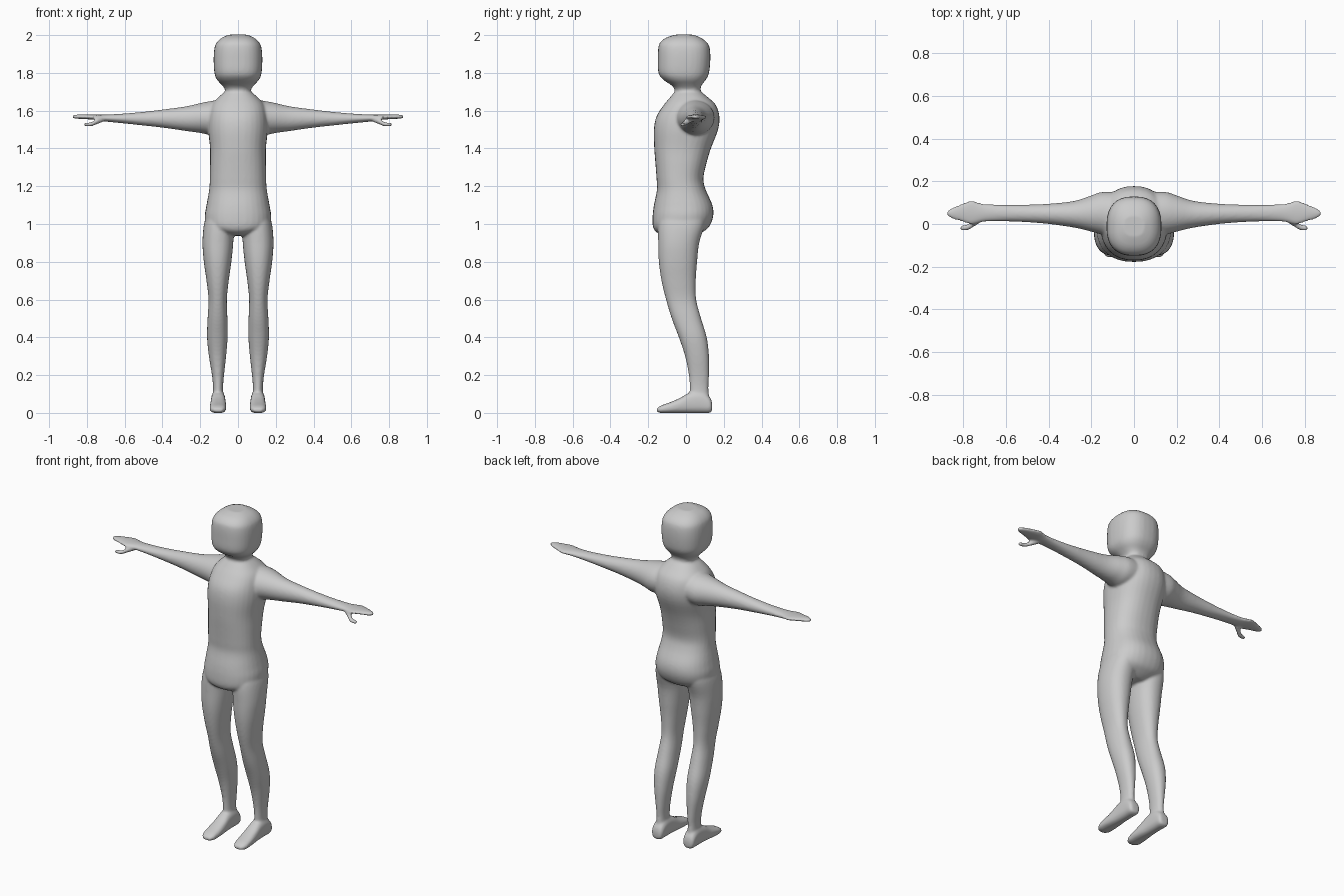
import bpy, bmesh, math
from mathutils import Vector

STEPS, SIDES = 4, 32


def catmull(p0, p1, p2, p3, t):
    return [0.5 * (2*b + (c-a)*t + (2*a-5*b+4*c-d)*t*t + (3*b-a-3*c+d)*t**3)
            for a, b, c, d in zip(p0, p1, p2, p3)]


def loft(bm, axis, rows, power=2.0, mirror=1):
    """Closed skin through rows of (position, a_min, a_max, b_min, b_max)."""
    pts = []
    for i in range(len(rows) - 1):
        quad = [rows[max(0, min(len(rows) - 1, i + k))] for k in (-1, 0, 1, 2)]
        pts += [catmull(*quad, s / STEPS) for s in range(STEPS)]
    pts.append(rows[-1])
    rings = []
    for t, a0, a1, b0, b1 in pts:
        ring = []
        for k in range(SIDES):
            ang = 2 * math.pi * k / SIDES
            c, s = math.cos(ang), math.sin(ang)
            a = (a0+a1)/2 + (a1-a0)/2 * math.copysign(abs(c)**(2/power), c)
            b = (b0+b1)/2 + (b1-b0)/2 * math.copysign(abs(s)**(2/power), s)
            co = {'x': (t, a, b), 'y': (a, t, b), 'z': (a, b, t)}[axis]
            ring.append(bm.verts.new(Vector((co[0] * mirror, co[1], co[2]))))
        rings.append(ring)
    for r, q in zip(rings, rings[1:]):
        for k in range(SIDES):
            j = (k + 1) % SIDES
            bm.faces.new((r[k], r[j], q[j], q[k]))
    bm.faces.new(rings[0])
    bm.faces.new(rings[-1])


def sym(rows):
    return [(z, -w, w, y0, y1) for z, w, y0, y1 in rows]


# (z, half width, front y, back y)
head = sym([(1.66, .07, -.055, .085), (1.71, .069, -.06, .077), (1.735, .085, -.078, .083),
            (1.765, .112, -.122, .106), (1.80, .125, -.146, .122), (1.87, .129, -.149, .129),
            (1.93, .125, -.147, .126), (1.96, .113, -.138, .112), (1.985, .087, -.108, .08),
            (2.002, .05, -.06, .04)])
torso = sym([(.938, .06, -.11, .05), (.955, .11, -.155, .085), (.985, .165, -.175, .122),
             (1.04, .176, -.177, .144), (1.10, .167, -.17, .14), (1.18, .153, -.154, .105),
             (1.24, .149, -.156, .092), (1.32, .148, -.162, .108), (1.40, .148, -.168, .132),
             (1.50, .158, -.17, .17), (1.57, .155, -.156, .177), (1.63, .14, -.118, .158),
             (1.67, .105, -.085, .117), (1.70, .07, -.06, .08)])
# (z, x range, y range)
leg = [(1.08, .04, .155, -.12, .10), (1.0, .022, .18, -.145, .10), (.9, .025, .188, -.147, .07),
       (.8, .035, .181, -.144, .059), (.7, .049, .167, -.13, .052), (.6, .059, .156, -.106, .054),
       (.5, .056, .161, -.076, .08), (.4, .055, .164, -.038, .11), (.3, .063, .154, -.005, .122),
       (.2, .074, .138, .015, .122), (.13, .079, .132, .02, .119), (.05, .075, .135, .02, .125)]
# (y, x range, z range)
foot = [(.139, .08, .13, .012, .05), (.125, .07, .141, .0, .085), (.08, .067, .143, -.001, .115),
        (.02, .066, .144, -.001, .108), (-.03, .063, .147, -.001, .08), (-.08, .062, .15, -.001, .058),
        (-.13, .066, .147, -.001, .04), (-.155, .082, .13, .006, .024)]
# (x, y range, z range)
arm = [(.08, -.07, .15, 1.47, 1.66), (.15, -.05, .15, 1.472, 1.65), (.2, -.036, .134, 1.482, 1.64),
       (.28, -.017, .108, 1.493, 1.622), (.4, 0, .095, 1.51, 1.606), (.5, .008, .091, 1.521, 1.594),
       (.6, .012, .09, 1.532, 1.585), (.69, .011, .093, 1.541, 1.58), (.73, .004, .101, 1.547, 1.579),
       (.765, -.002, .11, 1.552, 1.579), (.82, .015, .09, 1.556, 1.58), (.855, .025, .075, 1.557, 1.579),
       (.875, .04, .062, 1.56, 1.576)]
thumb = [(.715, .01, .045, 1.54, 1.566), (.748, -.012, .022, 1.527, 1.557),
         (.775, -.028, .002, 1.517, 1.54), (.81, -.03, -.008, 1.518, 1.537), (.815, -.026, -.012, 1.522, 1.533)]

bm = bmesh.new()
loft(bm, 'z', head, 2.5)
loft(bm, 'z', torso, 2.3)
for side in (1, -1):
    loft(bm, 'z', leg, 2.2, side)
    loft(bm, 'y', foot, 2.6, side)
    loft(bm, 'x', arm, 2.0, side)
    loft(bm, 'x', thumb, 2.0, side)
bmesh.ops.recalc_face_normals(bm, faces=bm.faces)
mesh = bpy.data.meshes.new("human_body")
bm.to_mesh(mesh)
bm.free()
body = bpy.data.objects.new("human_body", mesh)
bpy.context.collection.objects.link(body)

# Fuse the parts into one skin and soften the joins
remesh = body.modifiers.new("fuse", 'REMESH')
remesh.mode = 'VOXEL'
remesh.voxel_size = 0.007
remesh.use_smooth_shade = True
smooth = body.modifiers.new("soften", 'SMOOTH')
smooth.factor = 0.5
smooth.iterations = 8
